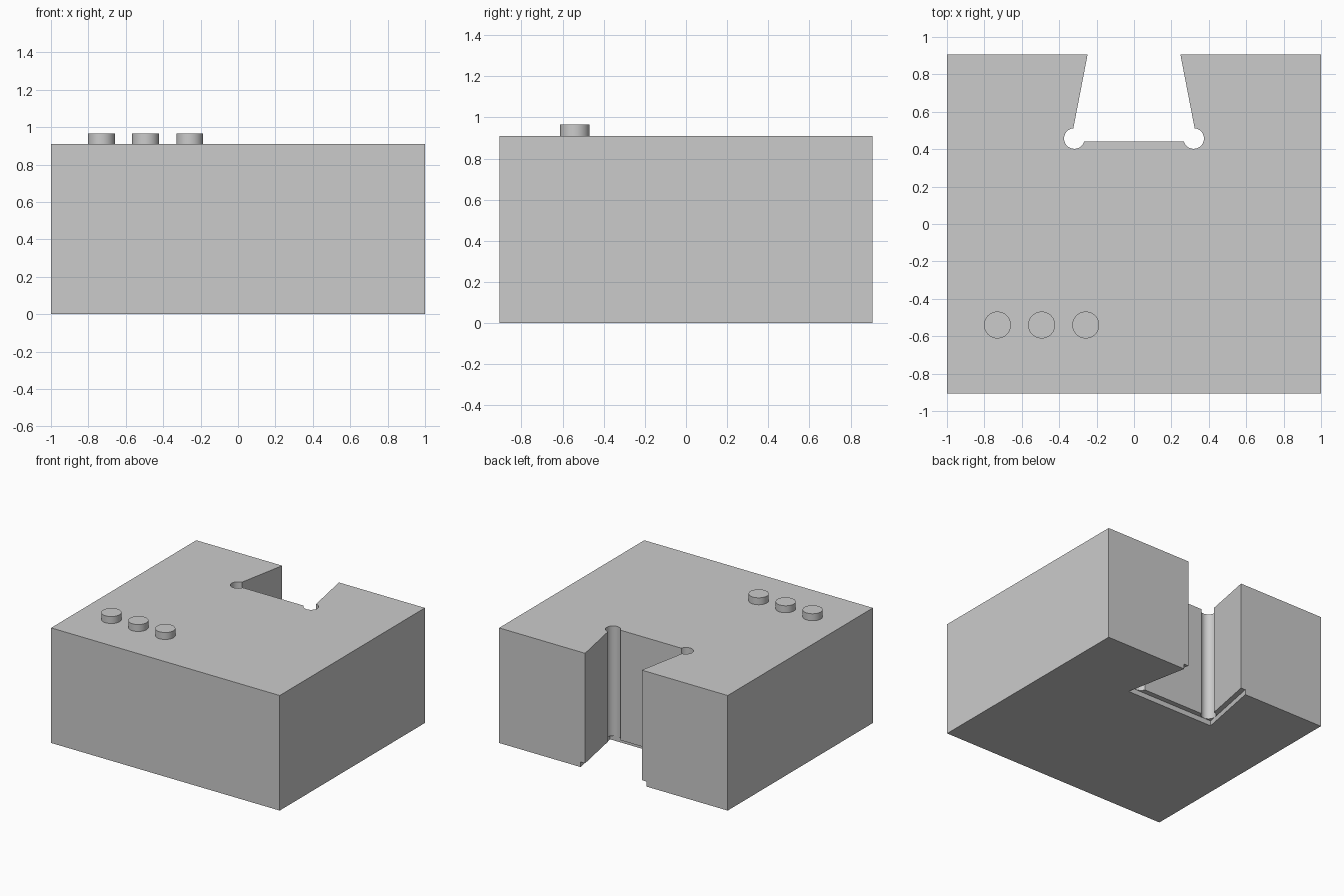
import bpy, bmesh, math

if "Cube" in bpy.data.objects:
    bpy.data.objects.remove(bpy.data.objects["Cube"], do_unlink=True)

WIDTH, DEPTH, HEIGHT = 2.0, 1.814, 0.91
BACK = DEPTH / 2
TAPER = 0.193          # sideways flare of the slot per unit of depth
LIP = 0.04             # width and height of the bottom recess

grey = bpy.data.materials.new("plain grey")
grey.use_nodes = True
grey.diffuse_color = (0.6, 0.6, 0.6, 1)
grey.node_tree.nodes["Principled BSDF"].inputs["Base Color"].default_value = (0.6, 0.6, 0.6, 1)


def prism(name, outline, z0, z1):
    """Extrude a flat outline from z0 up to z1."""
    bm = bmesh.new()
    base = bm.faces.new([bm.verts.new((x, y, z0)) for x, y in outline])
    top = bmesh.ops.extrude_face_region(bm, geom=[base])["geom"]
    bmesh.ops.translate(bm, vec=(0, 0, z1 - z0),
                        verts=[v for v in top if isinstance(v, bmesh.types.BMVert)])
    bmesh.ops.recalc_face_normals(bm, faces=bm.faces)
    mesh = bpy.data.meshes.new(name)
    bm.to_mesh(mesh)
    bm.free()
    mesh.materials.append(grey)
    obj = bpy.data.objects.new(name, mesh)
    bpy.context.collection.objects.link(obj)
    return obj


def circle(cx, cy, r, n=48):
    return [(cx + r * math.cos(math.tau * i / n), cy + r * math.sin(math.tau * i / n))
            for i in range(n)]


def dovetail(mouth, floor_y):
    """Slot outline, widening from the back face inward."""
    outer_y = BACK + 0.1
    inner = mouth + TAPER * (BACK - floor_y)
    outer = mouth - TAPER * (outer_y - BACK)
    return [(-inner, floor_y), (inner, floor_y), (outer, outer_y), (-outer, outer_y)]


def smooth(obj):
    bpy.ops.object.select_all(action="DESELECT")
    obj.select_set(True)
    bpy.context.view_layer.objects.active = obj
    bpy.ops.object.shade_smooth_by_angle(angle=math.radians(30))


# Main block
w = WIDTH / 2
block = prism("block", [(-w, -BACK), (w, -BACK), (w, BACK), (-w, BACK)], 0, HEIGHT)

# Dovetail slot, its stepped bottom recess and round corner reliefs
cutters = [prism("slot_cutter", dovetail(0.248, 0.44), -0.1, HEIGHT + 0.1),
           prism("recess_cutter", dovetail(0.248 + LIP, 0.44 - LIP), -0.15, LIP)]
for side, name in ((-1, "right"), (1, "left")):
    cutters.append(prism(name + "_relief_cutter", circle(side * 0.319, 0.457, 0.055),
                         -0.2, HEIGHT + 0.2))
bpy.context.view_layer.objects.active = block
for cutter in cutters:
    cutter.hide_render = True
    cut = block.modifiers.new(cutter.name, "BOOLEAN")
    cut.operation, cut.solver, cut.object = "DIFFERENCE", "EXACT", cutter
    bpy.ops.object.modifier_apply(modifier=cut.name)
for cutter in cutters:
    bpy.data.objects.remove(cutter, do_unlink=True)
smooth(block)

# Row of round studs on top
for i in range(3):
    stud = prism(f"stud_{i + 1}", circle(-0.73 + 0.236 * i, -0.54, 0.072), HEIGHT, 0.965)
    smooth(stud)
